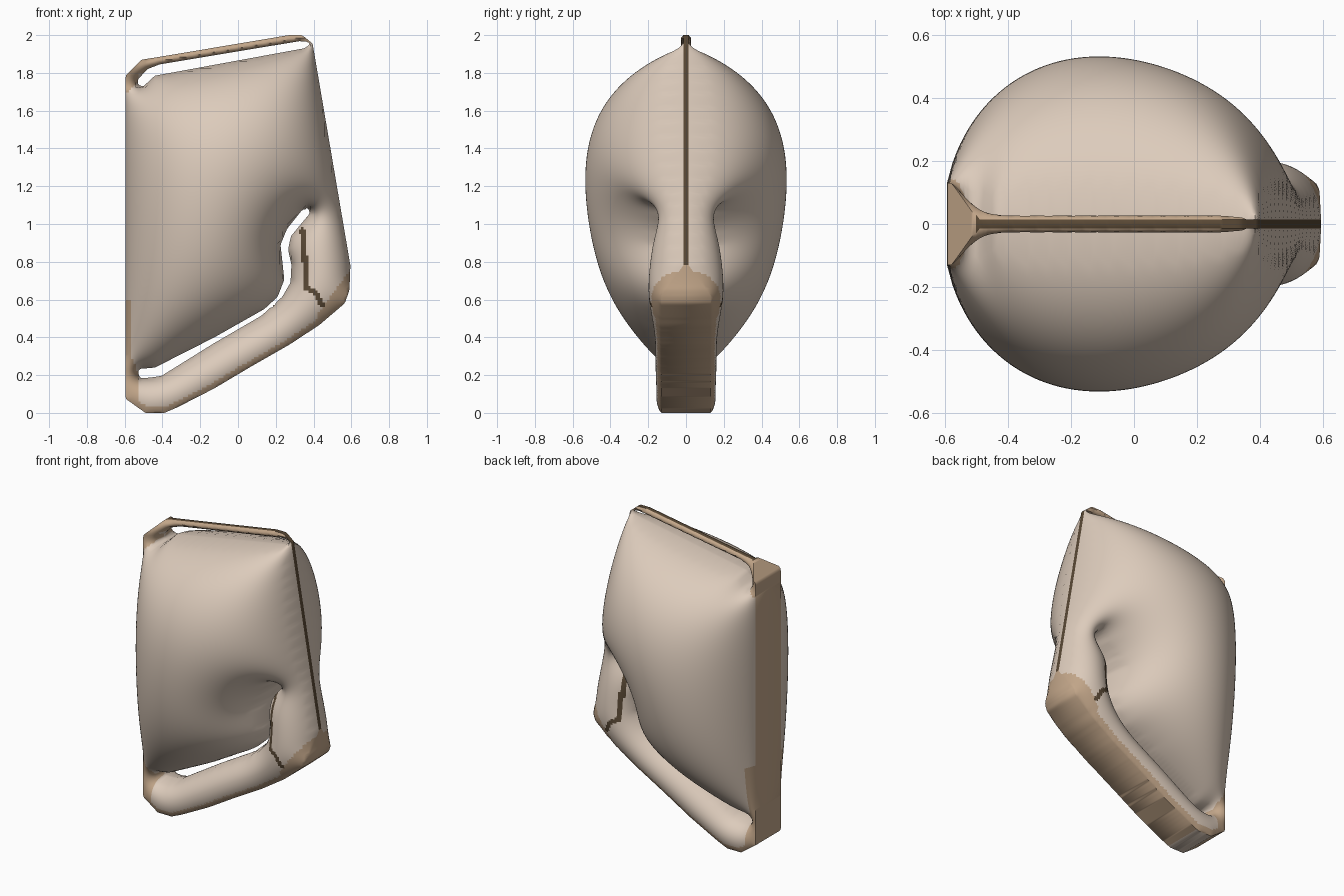
import bpy, bmesh, math

if "Cube" in bpy.data.objects:
    bpy.data.objects.remove(bpy.data.objects["Cube"], do_unlink=True)


def make_material(name, rgb):
    mat = bpy.data.materials.new(name)
    mat.use_nodes = True
    color = (*rgb, 1.0)
    mat.diffuse_color = color
    bsdf = mat.node_tree.nodes["Principled BSDF"]
    bsdf.inputs["Base Color"].default_value = color
    bsdf.inputs["Roughness"].default_value = 0.8
    return mat


CREAM, TAN, BROWN = range(3)
materials = [make_material("cream", (0.72, 0.60, 0.50)),
             make_material("tan", (0.54, 0.38, 0.25)),
             make_material("dark_brown", (0.10, 0.065, 0.035))]

# Side profile (x, z): outer edge, slot under the top strap, slot above the arm
outer = [(-.595, .075), (-.595, 1.785), (-.51, 1.87), (-.415, 1.885), (.27, 2), (.34, 2),
         (.395, 1.955), (.595, .78), (.59, .65), (.565, .58), (.43, .465), (.27, .36),
         (.06, .24), (-.125, .13), (-.32, .03), (-.39, 0), (-.49, 0)]
top_slot = [(-.53, 1.74), (-.505, 1.725), (-.44, 1.785), (.35, 1.93), (.375, 1.945),
            (.375, 1.965), (.325, 1.968), (-.415, 1.845), (-.48, 1.82), (-.53, 1.765)]
arm_slot = [(-.53, .217), (-.52, .233), (-.44, .24), (-.125, .4), (.14, .55), (.21, .615),
            (.245, .705), (.235, .8), (.225, .89), (.26, .975), (.34, 1.075), (.373, 1.08),
            (.38, 1.055), (.35, 1.02), (.28, .935), (.265, .865), (.283, .785), (.278, .69),
            (.235, .615), (.125, .515), (-.125, .37), (-.405, .196), (-.47, .186), (-.52, .186)]
fold_line = [(.34, .97), (.355, .8), (.365, .66), (.41, .64), (.445, .57)]


def segments(points, closed=True):
    ends = points[1:] + points[:1] if closed else points[1:]
    return list(zip(points, ends))


outer_edges = segments(outer)
all_edges = outer_edges + segments(top_slot) + segments(arm_slot)
fold_edges = segments(fold_line, closed=False)


def nearest(x, z, edges):
    """Distance to the edges and the closest point on them."""
    best = (9.0, x, z)
    for (ax, az), (bx, bz) in edges:
        dx, dz = bx - ax, bz - az
        t = ((x - ax) * dx + (z - az) * dz) / (dx * dx + dz * dz)
        t = min(1.0, max(0.0, t))
        px, pz = ax + t * dx, az + t * dz
        d = (x - px) ** 2 + (z - pz) ** 2
        if d < best[0]:
            best = (d, px, pz)
    return math.sqrt(best[0]), best[1], best[2]


def inside(x, z):
    odd = False
    for (ax, az), (bx, bz) in all_edges:
        if (az > z) != (bz > z) and x < ax + (z - az) / (bz - az) * (bx - ax):
            odd = not odd
    return odd


# Flat sheet: a fine grid trimmed and snapped to the profile
STEP = 0.0125
sheet = bmesh.new()
nodes = {}
for i in range(98):
    for j in range(162):
        x, z = -0.603 + i * STEP, -0.003 + j * STEP
        d, px, pz = nearest(x, z, all_edges)
        if d < STEP * 0.5:
            nodes[i, j] = sheet.verts.new((px, 0, pz))
        elif inside(x, z):
            nodes[i, j] = sheet.verts.new((x, 0, z))
for i in range(97):
    for j in range(161):
        keys = ((i, j), (i + 1, j), (i + 1, j + 1), (i, j + 1))
        corners = [nodes[k] for k in keys if k in nodes]
        if len(corners) > 2:
            face = sheet.faces.new(corners)
            c = face.calc_center_median()
            if face.calc_area() < 0.12 * STEP ** 2 or not inside(c.x, c.z):
                sheet.faces.remove(face)
bmesh.ops.delete(sheet, geom=[v for v in sheet.verts if not v.link_faces], context='VERTS')
sheet.verts.index_update()
sheet.verts.ensure_lookup_table()


def rim_half_width(x, z):
    """Wide flat rim on the back band and the arm, thin seam elsewhere."""
    if nearest(x, z, outer_edges)[0] > 0.008:
        return 0.008
    if x < -0.5:
        return 0.13 if z < 1.8 else max(0.03, 0.13 - (z - 1.8) * 1.4)
    if z < 0.8:
        return 0.13 * min(1.0, max(0.1, (0.8 - z) / 0.18))
    return 0.014


# Inflate the sheet like a cushion by relaxing its squared thickness
PRESSURE = 3.0
square = [0.0] * len(sheet.verts)
free = []
for v in sheet.verts:
    if v.is_boundary:
        square[v.index] = rim_half_width(v.co.x, v.co.z) ** 2
    else:
        links = [(e.other_vert(v).index, 1 / max(e.calc_length(), 0.002)) for e in v.link_edges]
        mean = sum(1 / w for _, w in links) / len(links)
        free.append((v.index, links, sum(w for _, w in links), PRESSURE * mean))
for _ in range(220):
    for n, links, total, push in free:
        target = push
        for m, w in links:
            target += square[m] * w
        square[n] += 1.9 * (target / total - square[n])
half = [math.sqrt(max(s, 0.0)) for s in square]
scale = 0.533 / max(half)
fixed = {v.index for v in sheet.verts if v.is_boundary}
half = [h if n in fixed else h * scale for n, h in enumerate(half)]


def panel_color(x, z):
    if nearest(x, z, fold_edges)[0] < 0.014:
        return BROWN
    if z > 1.888 + 0.177 * x and z > 1.7:                    # top strap
        return TAN
    if x < -0.53 and (z > 1.68 + (x + 0.6) or z < 0.36 - (x + 0.6) * 2):
        return TAN                                           # band corners
    if x > 0.42 and z < 0.55 + (x - 0.44) * 1.33:            # arm elbow
        return TAN
    if z < 0.6 and nearest(x, z, outer_edges)[0] < 0.03:     # arm underside
        return TAN
    return CREAM


def rim_color(x, z):
    if nearest(x, z, outer_edges)[0] > 0.008:
        return TAN if z > 1.888 + 0.177 * x else CREAM
    if z < 0.006:
        return CREAM
    return TAN if x < -0.5 or z < 0.78 else BROWN


# Two mirrored panels joined by a rim
body = bmesh.new()
sides = [[body.verts.new((v.co.x, s * half[v.index], v.co.z)) for v in sheet.verts]
         for s in (-1, 1)]
for f in sheet.faces:
    c = f.calc_center_median()
    color = panel_color(c.x, c.z)
    for side in sides:
        body.faces.new([side[v.index] for v in f.verts]).material_index = color
for e in sheet.edges:
    if e.is_boundary:
        a, b = (v.index for v in e.verts)
        c = (e.verts[0].co + e.verts[1].co) / 2
        wall = body.faces.new((sides[0][a], sides[0][b], sides[1][b], sides[1][a]))
        wall.material_index = rim_color(c.x, c.z)
bmesh.ops.recalc_face_normals(body, faces=body.faces[:])

mesh = bpy.data.meshes.new("inflated_body")
body.to_mesh(mesh)
body.free()
sheet.free()
for mat in materials:
    mesh.materials.append(mat)
obj = bpy.data.objects.new("inflated_body", mesh)
bpy.context.collection.objects.link(obj)
bpy.ops.object.select_all(action='DESELECT')
obj.select_set(True)
bpy.context.view_layer.objects.active = obj
bpy.ops.object.shade_smooth_by_angle(angle=math.radians(50))
